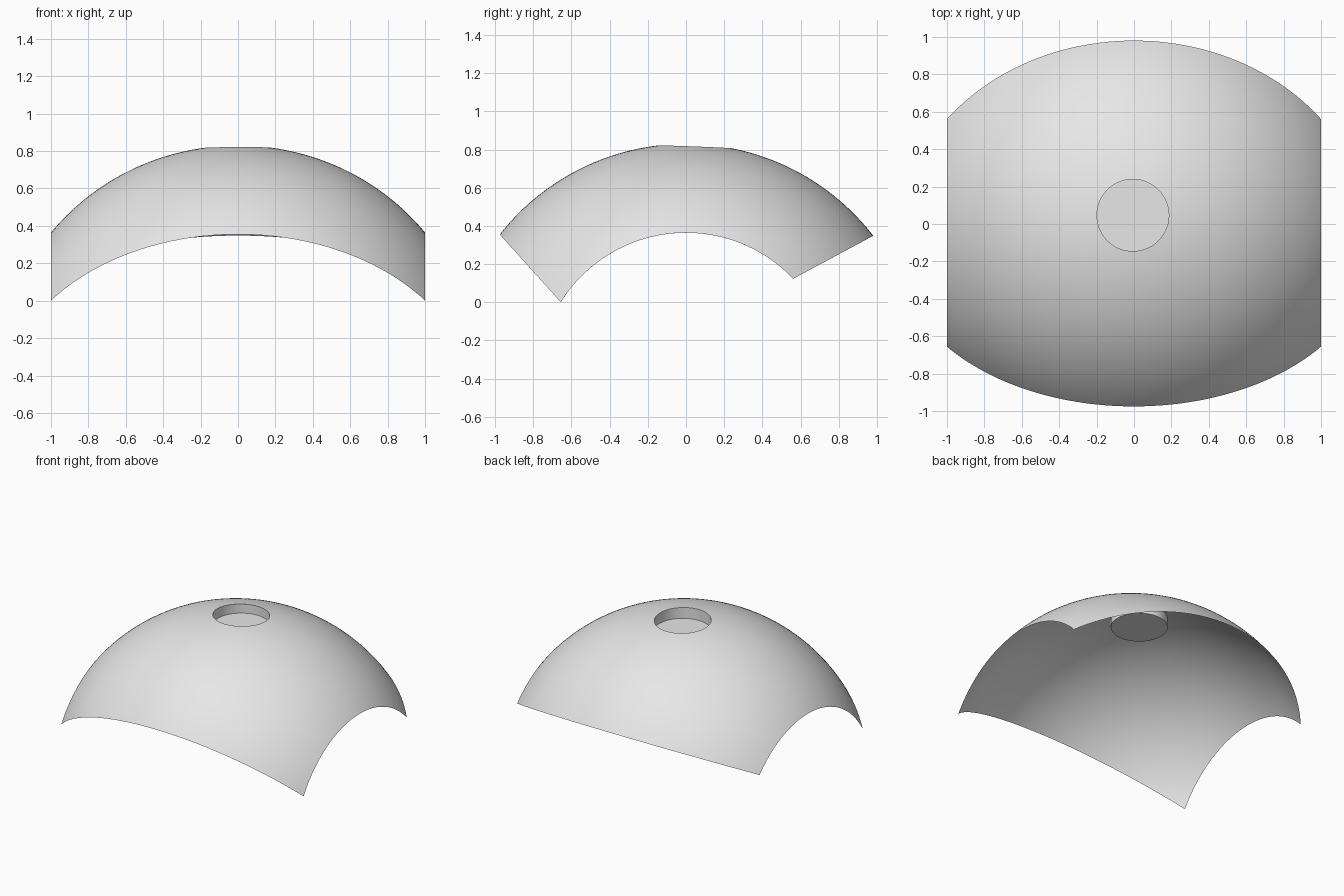
import bpy
import bmesh
import math
from mathutils import Vector

cube = bpy.data.objects.get("Cube")
if cube:
    bpy.data.objects.remove(cube, do_unlink=True)

# Ellipsoid that the dome follows, and the round recess in its crown
AX, B, ZC = 1.28, 1.239, -0.409
HOLE = Vector((-0.006, 0.047))
HOLE_R, FLOOR_Z = 0.192, 0.74
SEGMENTS, RINGS = 128, 48

grey = bpy.data.materials.new("light grey")
grey.use_nodes = True
grey.diffuse_color = (0.8, 0.8, 0.8, 1)
grey.node_tree.nodes["Principled BSDF"].inputs["Base Color"].default_value = (0.8, 0.8, 0.8, 1)


def dome_point(p):
    """Lift a plan point onto the ellipsoid."""
    return Vector((p.x, p.y, ZC + B * math.sqrt(max(0, 1 - (p.x / AX) ** 2 - (p.y / B) ** 2))))


def reach(d, limit=0.975):
    """Distance from the hole centre along d to near the ellipsoid's rim."""
    a = (d.x / AX) ** 2 + (d.y / B) ** 2
    b = 2 * (HOLE.x * d.x / AX ** 2 + HOLE.y * d.y / B ** 2)
    c = (HOLE.x / AX) ** 2 + (HOLE.y / B) ** 2 - limit ** 2
    return (-b + math.sqrt(b * b - 4 * a * c)) / (2 * a)


def bridge(bm, lower, upper):
    n = len(lower)
    for i in range(n):
        j = (i + 1) % n
        bm.faces.new((lower[i], upper[i], upper[j], lower[j]))


def finish(bm, name):
    mesh = bpy.data.meshes.new(name)
    bm.to_mesh(mesh)
    bm.free()
    mesh.materials.append(grey)
    obj = bpy.data.objects.new(name, mesh)
    bpy.context.collection.objects.link(obj)
    bpy.ops.object.select_all(action='DESELECT')
    obj.select_set(True)
    bpy.context.view_layer.objects.active = obj
    bpy.ops.object.shade_smooth_by_angle(angle=math.radians(30))
    return obj


directions = [Vector((math.cos(t), math.sin(t)))
              for t in (2 * math.pi * i / SEGMENTS for i in range(SEGMENTS))]

# Thin dome: rings growing outward from the hole
bm = bmesh.new()
previous = None
for k in range(RINGS + 1):
    f = math.sin(math.pi / 2 * k / RINGS)
    ring = [bm.verts.new(dome_point(HOLE + d * (HOLE_R + f * (reach(d) - HOLE_R))))
            for d in directions]
    if previous:
        bridge(bm, previous, ring)
    previous = ring

# Trim the two sides, the front and the back with flat cuts
cuts = [((1, 0, 0), (1, 0, 0)),
        ((-1, 0, 0), (-1, 0, 0)),
        ((0, -0.655, 0), (0, -0.36, -0.325)),
        ((0, 0.555, 0.12), (0, 0.225, -0.42))]
for point, normal in cuts:
    bmesh.ops.bisect_plane(bm, geom=bm.verts[:] + bm.edges[:] + bm.faces[:],
                           plane_co=point, plane_no=Vector(normal).normalized(),
                           clear_outer=True)
finish(bm, "dome_shell")

# Shallow recess with a level floor
bm = bmesh.new()
rim = [bm.verts.new(dome_point(HOLE + d * HOLE_R)) for d in directions]
base = [bm.verts.new((v.co.x, v.co.y, FLOOR_Z)) for v in rim]
bridge(bm, rim, base)
bm.faces.new(base)
bm.normal_update()
# Wall faces the hole axis, floor faces up
for face in bm.faces:
    centre = face.calc_center_median()
    inward = Vector((HOLE.x - centre.x, HOLE.y - centre.y, 0))
    target = Vector((0, 0, 1)) if len(face.verts) > 4 else inward
    if face.normal.dot(target) < 0:
        face.normal_flip()
finish(bm, "crown_recess")
